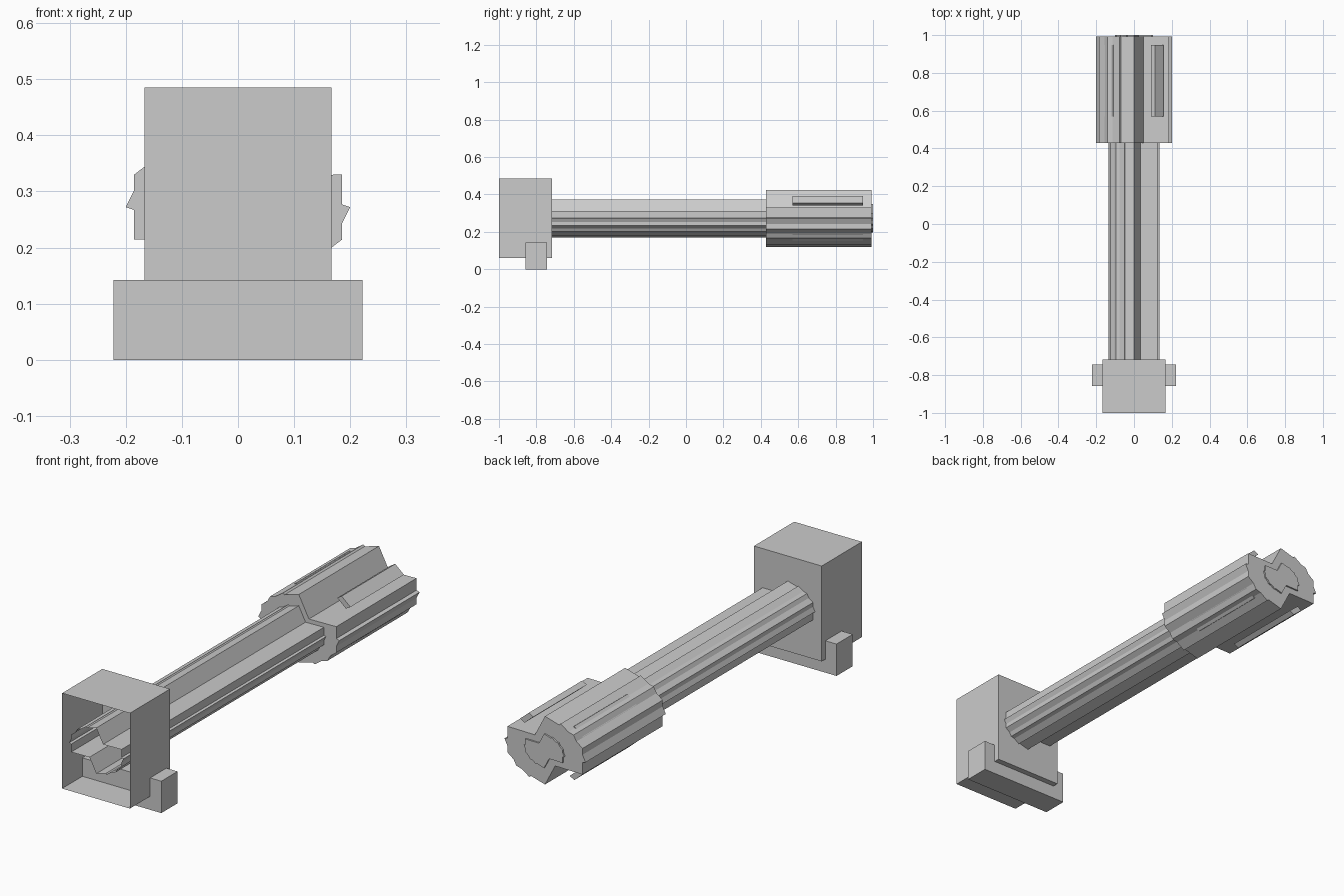
import bpy, bmesh

if "Cube" in bpy.data.objects:
    bpy.data.objects.remove(bpy.data.objects["Cube"])

CZ = 0.272  # height of the long axis

mat = bpy.data.materials.new("plain_grey")
mat.diffuse_color = (0.6, 0.6, 0.6, 1)
mat.use_nodes = True
mat.node_tree.nodes["Principled BSDF"].inputs["Base Color"].default_value = mat.diffuse_color

# Toothed cross-section (x, z): one half, the other is it turned by 180 degrees
HALF = [(0, .152), (-.07, .132), (-.077, .139), (-.115, .113), (-.141, .106),
        (-.155, .081), (-.185, .058), (-.185, .03), (-.2, 0), (-.185, -.005),
        (-.185, -.058), (-.05, -.056)]
SECTION = HALF + [(-x, -z) for x, z in HALF]


def finish(bm, name):
    mesh = bpy.data.meshes.new(name)
    bm.to_mesh(mesh)
    bm.free()
    mesh.materials.append(mat)
    ob = bpy.data.objects.new(name, mesh)
    bpy.context.collection.objects.link(ob)
    return ob


def extrude(name, points, y0, y1, scale=1.0, front=True, back=True):
    """Run an x-z outline along y, with optional end caps."""
    bm = bmesh.new()
    a, b = [[bm.verts.new((x * scale, y, z * scale + CZ)) for x, z in points]
            for y in (y0, y1)]
    n = len(points)
    for i in range(n):
        j = (i + 1) % n
        bm.faces.new((a[i], b[i], b[j], a[j]))
    if front:
        bm.faces.new(a)
    if back:
        bm.faces.new(b[::-1])
    bmesh.ops.recalc_face_normals(bm, faces=bm.faces)
    return finish(bm, name)


def rect(x, z0, z1):
    return [(-x, z0 - CZ), (x, z0 - CZ), (x, z1 - CZ), (-x, z1 - CZ)]


# Front housing, open to the front, and the foot block passing through it
extrude("housing", rect(.167, .06, .485), -1.0, -.717, front=False)
extrude("foot", rect(.222, 0, .142), -.857, -.743)

# Shaft (open tube at the front), thicker head, and small end core
extrude("shaft", SECTION, -.998, .5, .67, front=False)
extrude("head", SECTION, .428, .993)
extrude("end_core", SECTION, .9, 1.0, .5)

# Four slim tilted bars around the head
BAR = [(.09, .107), (.112, .12), (.155, .083), (.133, .07)]
for sx, side in ((1, "right"), (-1, "left")):
    for sz, level in ((1, "upper"), (-1, "lower")):
        extrude(f"bar_{level}_{side}", [(x * sx, z * sz) for x, z in BAR], .57, .947)
